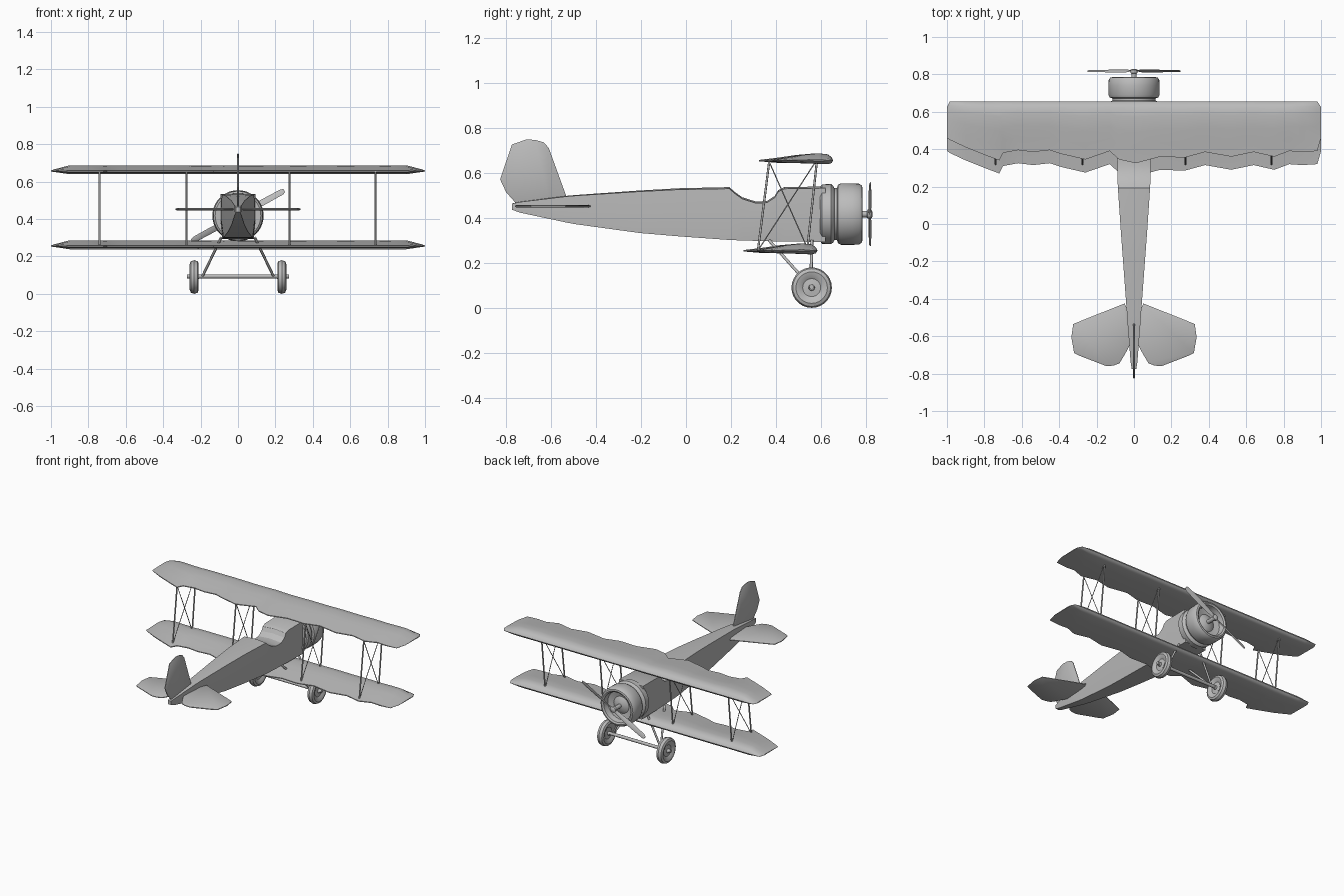
import bpy, bmesh, math
from mathutils import Vector, Matrix

cube = bpy.data.objects.get("Cube")
if cube:
    bpy.data.objects.remove(cube, do_unlink=True)

grey = bpy.data.materials.new("plain grey")
grey.use_nodes = True
GREY = (0.5, 0.5, 0.5, 1)
grey.diffuse_color = GREY
grey.node_tree.nodes["Principled BSDF"].inputs["Base Color"].default_value = GREY


def finish(name, bm, angle=35):
    bmesh.ops.remove_doubles(bm, verts=bm.verts, dist=0.0002)
    bmesh.ops.recalc_face_normals(bm, faces=bm.faces)
    mesh = bpy.data.meshes.new(name)
    bm.to_mesh(mesh)
    bm.free()
    mesh.materials.append(grey)
    obj = bpy.data.objects.new(name, mesh)
    bpy.context.collection.objects.link(obj)
    bpy.ops.object.select_all(action='DESELECT')
    obj.select_set(True)
    bpy.context.view_layer.objects.active = obj
    bpy.ops.object.shade_smooth_by_angle(angle=math.radians(angle))
    return obj


def loft(name, rings, angle=35):
    """Skin a row of equal closed rings and cap both ends."""
    bm = bmesh.new()
    rows = [[bm.verts.new(p) for p in ring] for ring in rings]
    n = len(rows[0])
    for a, b in zip(rows, rows[1:]):
        for i in range(n):
            bm.faces.new((a[i], a[(i + 1) % n], b[(i + 1) % n], b[i]))
    bm.faces.new(rows[0])
    bm.faces.new(rows[-1])
    return finish(name, bm, angle)


def revolve(name, profile, centre, axis, sides=32):
    """Turn (distance along axis, radius) pairs about the x or y axis."""
    rings = []
    for d, r in profile:
        ring = []
        for i in range(sides):
            a = math.tau * i / sides
            u, v = max(r, 0.0005) * math.cos(a), max(r, 0.0005) * math.sin(a)
            ring.append(Vector(centre) + Vector((d, u, v) if axis == 'x' else (u, d, v)))
        rings.append(ring)
    return loft(name, rings)


def rod(name, start, end, radius, sides=8):
    a, b = Vector(start), Vector(end)
    bm = bmesh.new()
    place = Matrix.Translation((a + b) / 2) @ (b - a).to_track_quat('Z', 'Y').to_matrix().to_4x4()
    bmesh.ops.create_cone(bm, cap_ends=True, segments=sides, radius1=radius,
                          radius2=radius, depth=(b - a).length, matrix=place)
    return finish(name, bm, 50)


def plate(name, outline, place, half):
    """Thin slab with a chamfered rim; place maps (u, v, thickness) to space."""
    mid = [sum(p[k] for p in outline) / len(outline) for k in (0, 1)]
    rings = []
    for t, s in ((-1, 0.95), (-0.4, 1), (0.4, 1), (1, 0.95)):
        rings.append([place(mid[0] + (u - mid[0]) * s, mid[1] + (v - mid[1]) * s, t * half)
                      for u, v in outline])
    return loft(name, rings)


# Wings: one airfoil, ragged fabric trailing edge, pinched tips
TRAIL = [(-1, .46), (-.985, .45), (-.9, .41), (-.8, .37), (-.72, .34), (-.7, .38), (-.62, .395),
         (-.54, .385), (-.45, .395), (-.39, .375), (-.26, .345), (-.13, .39), (-.08, .345),
         (.01, .325), (.14, .36), (.27, .355), (.38, .385), (.52, .36), (.64, .385),
         (.75, .36), (.83, .39), (.9, .385), (.98, .39), (1, .46)]
AIRFOIL = [(0, 0), (.03, .014), (.1, .027), (.25, .031), (.5, .024), (.75, .012),
           (1, .002), (1, -.004), (.75, -.011), (.4, -.013), (.1, -.017), (.03, -.012)]


def wing(name, dy, z):
    rings = []
    for x, trail in TRAIL:
        taper = min(1, (1.0 - abs(x)) / 0.1 + 0.12)
        lead = 0.655 - (0.03 if abs(x) > 0.99 else 0)
        rings.append([(x, lead + (trail - lead) * f + dy, z + h * taper) for f, h in AIRFOIL])
    return loft(name, rings, 50)


wing("upper_wing", 0, 0.656)
wing("lower_wing", -0.07, 0.255)

# Struts and crossed bracing wires between the wings
for i, x in enumerate((-.74, -.275, .275, .735)):
    rear_low, rear_top = (x, .32, .255), (x, .37, .65)
    lead_low, lead_top = (x, .54, .265), (x, .583, .66)
    rod(f"rear_wing_strut_{i}", rear_low, rear_top, .005)
    rod(f"forward_wing_strut_{i}", lead_low, lead_top, .005)
    rod(f"bracing_wire_a_{i}", rear_low, lead_top, .0025, 6)
    rod(f"bracing_wire_b_{i}", rear_top, lead_low, .0025, 6)

# Fuselage: (y, bottom, top, half width), dipping at the cockpit
STATIONS = [(-.775, .437, .464, .012), (-.74, .424, .472, .018), (-.534, .38, .498, .034),
            (-.49, .372, .502, .037), (-.206, .333, .522, .058), (-.03, .318, .532, .071),
            (.193, .302, .537, .086), (.215, .301, .517, .087), (.25, .3, .492, .088),
            (.31, .298, .473, .089), (.36, .297, .475, .09), (.395, .296, .498, .091),
            (.41, .296, .524, .091), (.437, .295, .537, .092), (.62, .293, .54, .094)]
body = []
for y, low, top, w in STATIONS:
    eave = top - 0.08 * w
    body.append([(w * .9, y, low), (w, y, low + (top - low) * .4), (w, y, eave), (0, y, top),
                 (-w, y, eave), (-w, y, low + (top - low) * .4), (-w * .9, y, low)])
loft("fuselage", body, 25)

# Engine cowl with a groove and an open, dished nose
NOSE = .417
revolve("engine_cowl", [(.597, 0), (.597, .122), (.605, .132), (.645, .134), (.655, .126),
                        (.66, .116), (.672, .116), (.676, .13), (.69, .137), (.74, .137),
                        (.77, .135), (.782, .127), (.785, .117), (.778, .106), (.74, .1),
                        (.73, .06), (.745, .035), (.75, 0)], (0, 0, NOSE), 'y', 40)
revolve("propeller_hub", [(.74, 0), (.74, .014), (.805, .014), (.808, .02), (.824, .02),
                          (.83, .01), (.83, 0)], (0, 0, NOSE), 'y', 16)

# Propeller: two twisted blades
pitch = math.radians(28.5)
along = Vector((math.cos(pitch), 0, math.sin(pitch)))
across = Vector((-math.sin(pitch), 0, math.cos(pitch)))
blade = []
for d, chord, twist in ((-.282, .010, -.25), (-.265, .016, -.3), (-.15, .018, -.4), (-.04, .012, -.6),
                        (0, .012, 0), (.04, .012, .6), (.15, .018, .4), (.265, .016, .3), (.282, .010, .25)):
    wide = across * math.cos(twist) + Vector((0, math.sin(twist), 0))
    thick = Vector((0, math.cos(twist), 0)) - across * math.sin(twist)
    mid = Vector((0, .818, NOSE)) + along * d
    blade.append([mid + wide * chord, mid + thick * .004, mid - wide * chord, mid - thick * .004])
loft("propeller", blade, 40)

# Tail surfaces
plate("tail_fin", [(-.53, .49), (-.61, .71), (-.632, .736), (-.67, .747), (-.71, .749), (-.774, .727),
                   (-.827, .572), (-.8, .514), (-.747, .455), (-.6, .455)],
      lambda u, v, t: (t, u, v), .006)
TAIL = [(.03, -.47), (.05, -.425), (.265, -.51), (.325, -.535), (.335, -.605), (.32, -.69),
        (.29, -.705), (.147, -.76), (.11, -.757), (.078, -.745), (.045, -.69), (.02, -.643)]
for side, word in ((1, "left"), (-1, "right")):
    plate(word + "_tailplane", TAIL, lambda u, v, t: (side * u, v, .452 + t), .006)

    # Landing gear
    half = [(.026, 0), (.026, .012), (.014, .014), (.011, .04), (.02, .055), (.024, .07), (.018, .084)]
    profile = [(-d, r) for d, r in half] + [(0, .09)] + half[::-1]
    revolve(word + "_wheel", profile, (side * .234, .559, .09), 'x', 28)
    foot = (side * .19, .555, .093)
    rod(word + "_rear_gear_strut", foot, (side * .09, .37, .3), .007)
    rod(word + "_forward_gear_strut", foot, (side * .09, .56, .3), .007)
rod("wheel_axle", (-.272, .559, .093), (.272, .559, .093), .011, 12)
